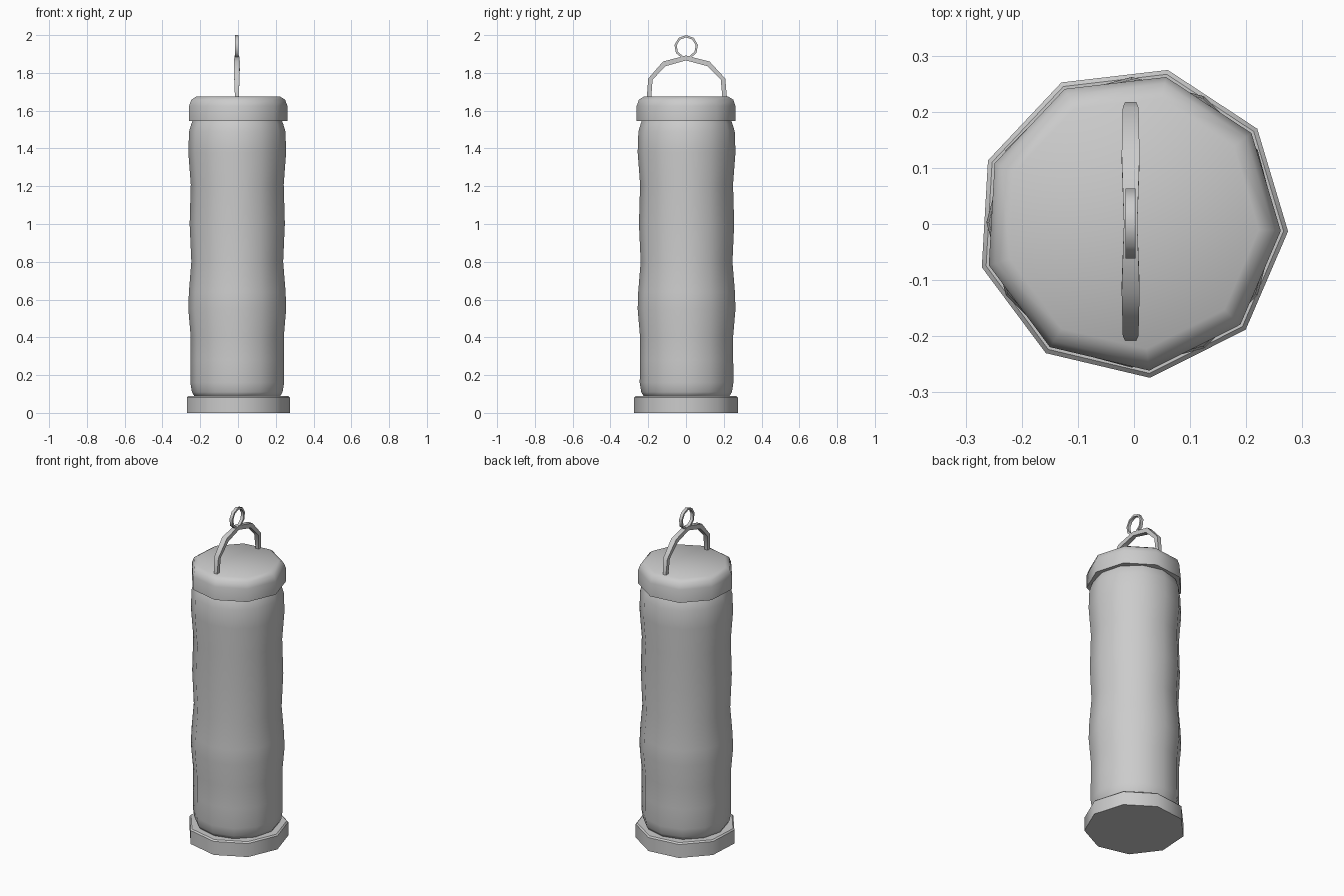
import bpy, bmesh, math

if "Cube" in bpy.data.objects:
    bpy.data.objects.remove(bpy.data.objects["Cube"])

CX, CY = -0.004, 0.003   # shared axis of the stacked parts


def make_object(name, verts, faces, angle=35):
    mesh = bpy.data.meshes.new(name)
    mesh.from_pydata(verts, [], faces)
    bm = bmesh.new()
    bm.from_mesh(mesh)
    bmesh.ops.recalc_face_normals(bm, faces=bm.faces)
    bm.to_mesh(mesh)
    bm.free()
    obj = bpy.data.objects.new(name, mesh)
    bpy.context.collection.objects.link(obj)
    bpy.ops.object.select_all(action='DESELECT')
    bpy.context.view_layer.objects.active = obj
    obj.select_set(True)
    bpy.ops.object.shade_smooth_by_angle(angle=math.radians(angle))
    return obj


def lathe(name, profile, sides, turn=0.0, angle=42):
    """Closed solid from (radius, z) rings, listed bottom to top."""
    verts, faces = [], []
    for r, z in profile:
        for i in range(sides):
            a = math.radians(turn) + 2 * math.pi * i / sides
            verts.append((CX + r * math.cos(a), CY + r * math.sin(a), z))
    for k in range(len(profile) - 1):
        for i in range(sides):
            j = (i + 1) % sides
            a, b = k * sides, (k + 1) * sides
            faces.append((a + i, a + j, b + j, b + i))
    last = (len(profile) - 1) * sides
    faces += [tuple(range(sides)), tuple(range(last, last + sides))]
    return make_object(name, verts, faces, angle)


def band(name, outer, inner, half, x, closed, angle=42):
    """Strip with a rectangular section between two (y, z) outlines."""
    verts, faces = [], []
    n = len(outer)
    for o, i, h in zip(outer, inner, half):
        verts += [(x - h, *o), (x + h, *o), (x + h, *i), (x - h, *i)]
    for k in range(n if closed else n - 1):
        a, b = 4 * k, 4 * ((k + 1) % n)
        for c in range(4):
            d = (c + 1) % 4
            faces.append((a + c, a + d, b + d, b + c))
    if not closed:
        faces += [(0, 1, 2, 3), tuple(range(4 * n - 4, 4 * n))]
    return make_object(name, verts, faces, angle)


# Nine-sided foot and cap
lathe("base", [(0.279, 0), (0.279, 0.082), (0.271, 0.09)], 9, -3.3)
lathe("cap", [(0.266, 1.545), (0.266, 1.625), (0.254, 1.658), (0.227, 1.675)],
      9, -3.3)

# Twelve-sided rippled body
lathe("body", [(0.225, 0.085), (0.24, 0.11), (0.248, 0.16), (0.247, 0.28),
               (0.247, 0.41), (0.259, 0.55), (0.256, 0.64), (0.243, 0.80),
               (0.252, 1.0), (0.246, 1.21), (0.259, 1.38), (0.255, 1.49),
               (0.243, 1.53), (0.235, 1.55)], 12, 0, 60)

# Arched handle
arch_out = [(-0.208, 1.665), (-0.2, 1.77), (-0.122, 1.86), (0, 1.892),
            (0.125, 1.86), (0.208, 1.77), (0.217, 1.665)]
arch_in = [(-0.184, 1.665), (-0.177, 1.765), (-0.107, 1.836), (0, 1.866),
           (0.112, 1.836), (0.184, 1.765), (0.193, 1.665)]
band("handle", arch_out, arch_in,
     [0.010, 0.014, 0.016, 0.012, 0.016, 0.014, 0.010], -0.006, False)

# Hanging ring
N = 9


def circle(r):
    return [(0.001 + r * math.sin(2 * math.pi * i / N),
             1.937 + r * math.cos(2 * math.pi * i / N)) for i in range(N)]


band("hanging_ring", circle(0.063), circle(0.051), [0.009] * N, -0.006, True)
